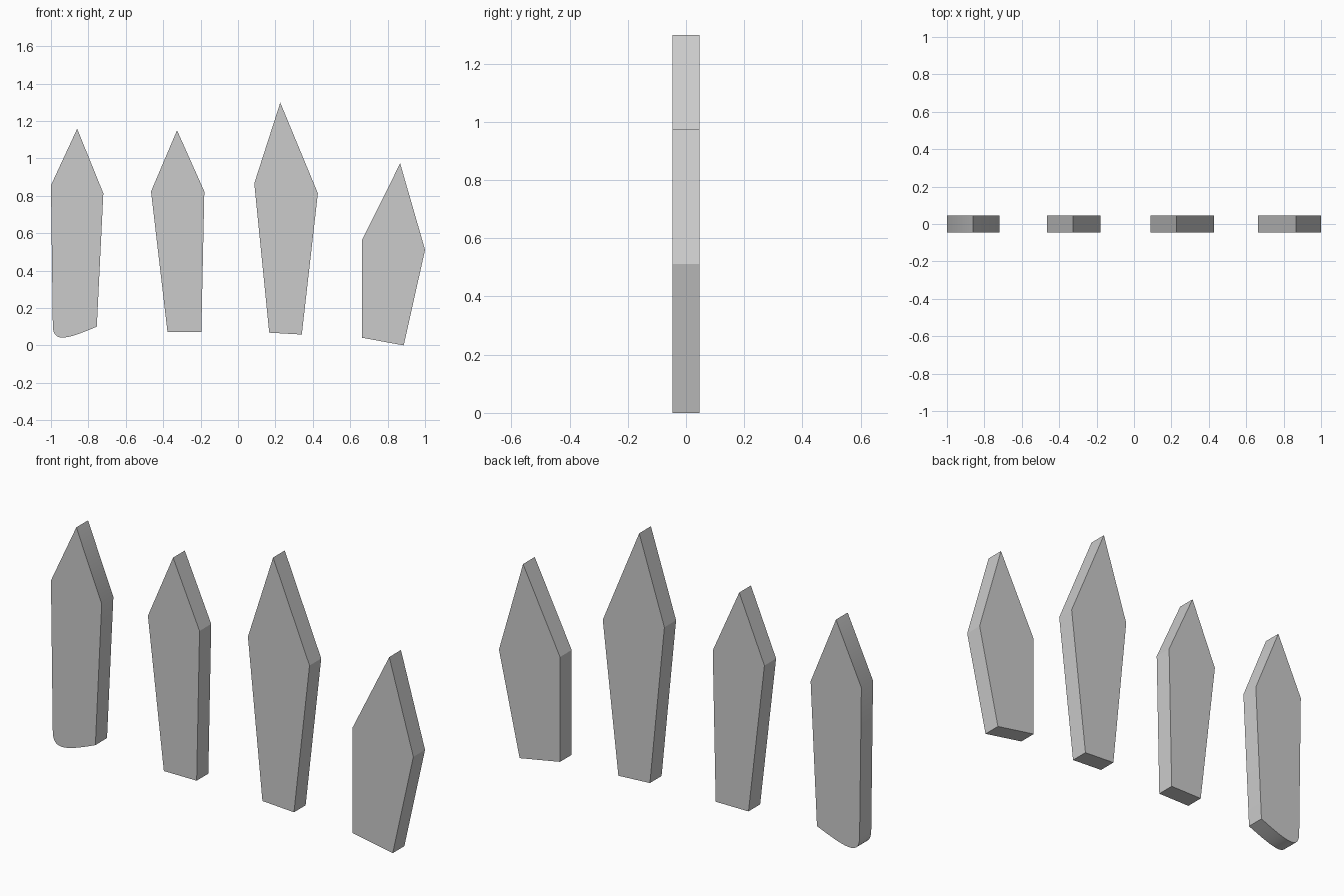
import bpy, bmesh
from mathutils import Vector
from mathutils.geometry import interpolate_bezier

if "Cube" in bpy.data.objects:
    bpy.data.objects.remove(bpy.data.objects["Cube"])

HALF_DEPTH = 0.046


def picket(name, outline):
    """Extrude a front (x, z) outline through the fence thickness."""
    bm = bmesh.new()
    face = bm.faces.new([bm.verts.new((x, -HALF_DEPTH, z)) for x, z in outline])
    result = bmesh.ops.extrude_face_region(bm, geom=[face])
    verts = [g for g in result["geom"] if isinstance(g, bmesh.types.BMVert)]
    bmesh.ops.translate(bm, verts=verts, vec=(0, 2 * HALF_DEPTH, 0))
    bmesh.ops.recalc_face_normals(bm, faces=bm.faces)
    mesh = bpy.data.meshes.new(name)
    bm.to_mesh(mesh)
    bm.free()
    obj = bpy.data.objects.new(name, mesh)
    bpy.context.collection.objects.link(obj)
    return obj


# Worn, rounded foot of the first picket
foot = [tuple(p) for p in interpolate_bezier(
    Vector((-0.755, 0.10)), Vector((-0.92, 0.03)),
    Vector((-0.985, 0.015)), Vector((-0.99, 0.10)), 16)]
foot = [(p[0], p[1]) for p in foot]

# Outlines: left shoulder, peak, right shoulder, then the foot
pickets = {
    "rounded_picket": [(-1.0, 0.856), (-0.86, 1.158), (-0.72, 0.813)] + foot,
    "narrow_picket": [(-0.465, 0.823), (-0.326, 1.15), (-0.18, 0.823),
                      (-0.196, 0.072), (-0.377, 0.072)],
    "tall_picket": [(0.087, 0.866), (0.226, 1.298), (0.427, 0.813),
                    (0.341, 0.058), (0.167, 0.068)],
    "short_picket": [(0.663, 0.564), (0.867, 0.973), (1.0, 0.511),
                     (0.886, 0.0), (0.663, 0.041)],
}
for name, outline in pickets.items():
    obj = picket(name, outline)

# Smooth only the curved foot; all other edges stay sharp
foot_obj = bpy.data.objects["rounded_picket"]
bpy.context.view_layer.objects.active = foot_obj
foot_obj.select_set(True)
bpy.ops.object.shade_smooth_by_angle()
